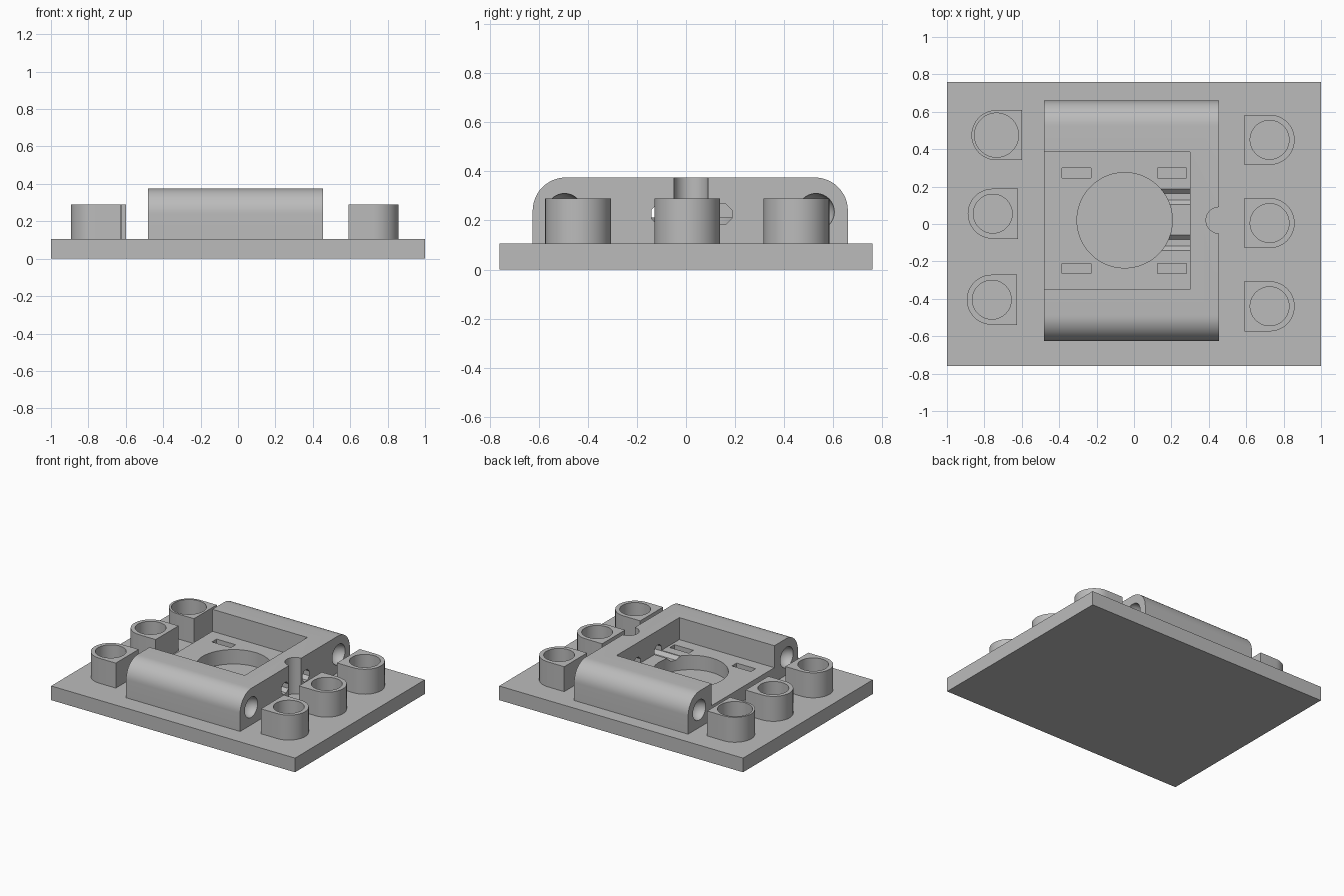
import bpy, bmesh, math
from mathutils import Matrix, Vector

cube = bpy.data.objects.get("Cube")
if cube:
    bpy.data.objects.remove(cube, do_unlink=True)

GREY = 0.5
mat = bpy.data.materials.new("plain_grey")
mat.use_nodes = True
mat.diffuse_color = (GREY, GREY, GREY, 1)
mat.node_tree.nodes["Principled BSDF"].inputs["Base Color"].default_value = (GREY, GREY, GREY, 1)

PLATE_TOP, FLOOR, BLOCK_TOP, MOUNT_TOP = 0.105, 0.212, 0.375, 0.29


def finish(name, bm):
    bmesh.ops.recalc_face_normals(bm, faces=bm.faces)
    mesh = bpy.data.meshes.new(name)
    bm.to_mesh(mesh)
    bm.free()
    mesh.materials.append(mat)
    ob = bpy.data.objects.new(name, mesh)
    bpy.context.collection.objects.link(ob)
    return ob


def box(name, x, y, z):
    bm = bmesh.new()
    bmesh.ops.create_cube(bm, size=1)
    for v in bm.verts:
        v.co = Vector([lo + (c + 0.5) * (hi - lo) for c, (lo, hi) in zip(v.co, (x, y, z))])
    return finish(name, bm)


def cylinder(name, centre, radius, length, sides=48, axis="Z"):
    bm = bmesh.new()
    turn = Matrix.Rotation(math.pi / 2, 4, "Y") if axis == "X" else Matrix()
    spin = Matrix.Rotation(math.pi / sides, 4, "Z")
    bmesh.ops.create_cone(bm, cap_ends=True, segments=sides, radius1=radius, radius2=radius,
                          depth=length, matrix=Matrix.Translation(centre) @ turn @ spin)
    return finish(name, bm)


def sphere(name, centre, radius):
    bm = bmesh.new()
    bmesh.ops.create_uvsphere(bm, u_segments=32, v_segments=16, radius=radius,
                              matrix=Matrix.Translation(centre))
    return finish(name, bm)


def extrude(name, points, vector):
    bm = bmesh.new()
    face = bm.faces.new([bm.verts.new(p) for p in points])
    result = bmesh.ops.extrude_face_region(bm, geom=[face])
    verts = [g for g in result["geom"] if isinstance(g, bmesh.types.BMVert)]
    bmesh.ops.translate(bm, verts=verts, vec=vector)
    return finish(name, bm)


def activate(ob):
    bpy.ops.object.select_all(action="DESELECT")
    ob.select_set(True)
    bpy.context.view_layer.objects.active = ob


def cut(ob, cutter):
    activate(ob)
    mod = ob.modifiers.new("cut", "BOOLEAN")
    mod.operation, mod.solver, mod.object = "DIFFERENCE", "EXACT", cutter
    bpy.ops.object.modifier_apply(modifier=mod.name)
    bpy.data.objects.remove(cutter, do_unlink=True)


def smooth(ob):
    activate(ob)
    bpy.ops.object.shade_smooth_by_angle(angle=math.radians(30))


def arc(cx, cy, r, start, end, steps):
    angles = [math.radians(start + (end - start) * i / steps) for i in range(steps + 1)]
    return [(cx + r * math.cos(a), cy + r * math.sin(a)) for a in angles]


# base plate
box("base_plate", (-1, 1), (-0.76, 0.76), (0, PLATE_TOP))

# housing with rounded long top edges
X0, X1, Y0, Y1, R = -0.48, 0.455, -0.625, 0.66, 0.135
profile = [(Y0, PLATE_TOP), (Y1, PLATE_TOP)]
profile += arc(Y1 - R, BLOCK_TOP - R, R, 0, 90, 12)
profile += arc(Y0 + R, BLOCK_TOP - R, R, 90, 180, 12)
housing = extrude("housing", [(X0, y, z) for y, z in profile], (X1 - X0, 0, 0))

# open pocket and round well
cut(housing, box("pocket", (-0.7, 0.30), (-0.35, 0.385), (FLOOR, 0.6)))
cut(housing, cylinder("well", (-0.05, 0.02, 0.2), 0.255, 0.4, 64))

# four slots in the pocket floor
for x in (-0.385, 0.125):
    for y in (-0.265, 0.245):
        cut(housing, box("slot", (x, x + 0.155), (y, y + 0.055), (0, 0.3)))

# notch and two wire channels through the end wall
cut(housing, cylinder("notch", (X1, 0.02, 0.3), 0.07, 0.6))
for y in (-0.1, 0.145):
    cut(housing, cylinder("channel", (0.3, y, 0.225), 0.045, 0.5, 8, "X"))

# round dimples at both ends of the rails
for x in (X0, X1):
    for y in (-0.495, 0.53):
        cut(housing, sphere("dimple", (x, y, 0.235), 0.075))
smooth(housing)

# D-shaped sockets, flat side towards the housing
sockets = {
    "left": [(0.725, 0.45), (0.725, 0.005), (0.725, -0.44)],
    "right": [(-0.735, 0.475), (-0.755, 0.055), (-0.76, -0.405)],
}
for side, centres in sockets.items():
    sign = 1 if side == "left" else -1
    for i, (cx, cy) in enumerate(centres):
        outline = arc(0, 0, 0.134, -90, 90, 24) + [(-0.135, 0.134), (-0.135, -0.134)]
        points = [(cx + sign * x, cy + y, PLATE_TOP) for x, y in outline]
        socket = extrude(f"{side}_socket_{i + 1}", points, (0, 0, MOUNT_TOP - PLATE_TOP))
        hole_r = 0.118 if (side, i) == ("right", 0) else 0.104
        cut(socket, cylinder("socket_hole", (cx, cy, 0.2), hole_r, 0.4))
        smooth(socket)
